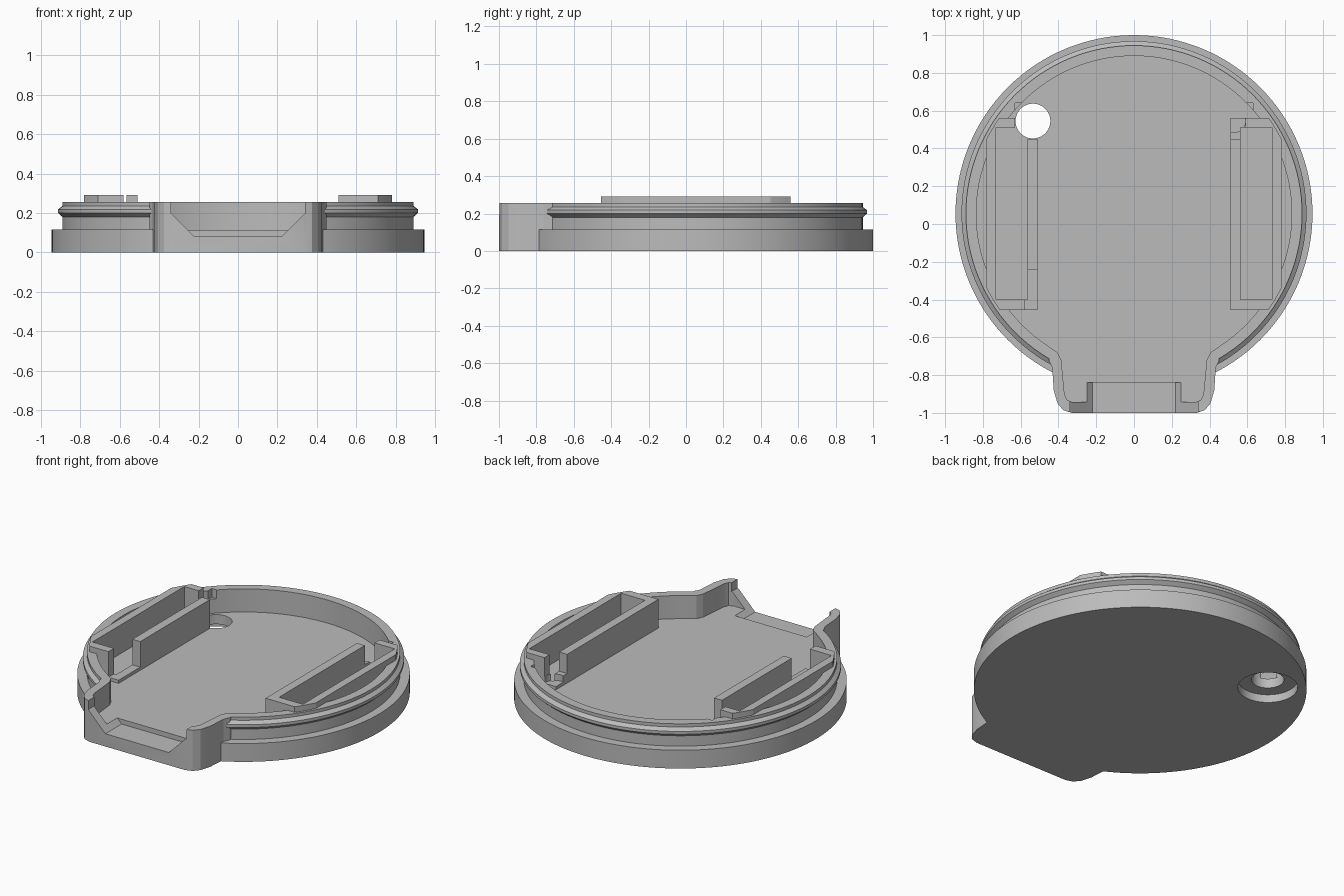
import bpy, bmesh, math

old = bpy.data.objects.get("Cube")
if old:
    bpy.data.objects.remove(old, do_unlink=True)

grey = bpy.data.materials.new("plain grey")
grey.use_nodes = True
GREY = (0.5, 0.5, 0.5, 1)
grey.diffuse_color = GREY
grey.node_tree.nodes["Principled BSDF"].inputs["Base Color"].default_value = GREY

CY = 0.055      # centre of the round body in y
FLOOR = 0.11
RIM = 0.255
TOP = 0.29


def finish(name, bm):
    bmesh.ops.recalc_face_normals(bm, faces=bm.faces)
    me = bpy.data.meshes.new(name)
    bm.to_mesh(me)
    bm.free()
    me.materials.append(grey)
    ob = bpy.data.objects.new(name, me)
    bpy.context.scene.collection.objects.link(ob)
    return ob


def prism(name, pts, a, b, axis="z"):
    """Extrude a 2D outline from a to b along z or y."""
    bm = bmesh.new()
    place = (lambda p, h: (p[0], p[1], h)) if axis == "z" else (lambda p, h: (p[0], h, p[1]))
    low = [bm.verts.new(place(p, a)) for p in pts]
    high = [bm.verts.new(place(p, b)) for p in pts]
    bm.faces.new(low)
    bm.faces.new(high)
    n = len(pts)
    for i in range(n):
        j = (i + 1) % n
        bm.faces.new((low[i], low[j], high[j], high[i]))
    return finish(name, bm)


def box(name, x0, x1, y0, y1, z0, z1):
    return prism(name, [(x0, y0), (x1, y0), (x1, y1), (x0, y1)], z0, z1)


def lathe(name, profile, cx=0.0, cy=CY, n=128):
    """Solid of revolution from (radius, z) points, capped at both ends."""
    bm = bmesh.new()
    rings = [[bm.verts.new((cx + r * math.cos(2 * math.pi * i / n),
                            cy + r * math.sin(2 * math.pi * i / n), z))
              for i in range(n)] for r, z in profile]
    bm.faces.new(rings[0])
    bm.faces.new(rings[-1])
    for a, b in zip(rings, rings[1:]):
        for i in range(n):
            j = (i + 1) % n
            bm.faces.new((a[i], a[j], b[j], b[i]))
    return finish(name, bm)


def combine(ob, tool, op):
    """Apply a boolean, then discard the tool."""
    tool.hide_render = True
    mod = ob.modifiers.new("cut", "BOOLEAN")
    mod.operation, mod.object, mod.solver = op, tool, "EXACT"
    bpy.context.view_layer.update()
    deps = bpy.context.evaluated_depsgraph_get()
    me = bpy.data.meshes.new_from_object(ob.evaluated_get(deps))
    ob.modifiers.clear()
    ob.data = me
    bpy.data.objects.remove(tool, do_unlink=True)


def mirrored(half):
    return half + [(-x, y) for x, y in reversed(half)]


# Round body with stepped base and snap ridge
body = lathe("round_case", [(0.945, 0), (0.945, 0.115), (0.89, 0.115), (0.89, 0.18),
                            (0.913, 0.2), (0.913, 0.218), (0.89, 0.235), (0.89, RIM)])

# Front neck
neck = mirrored([(0.45, -0.6), (0.45, -0.725), (0.433, -0.76), (0.425, -0.88),
                 (0.405, -0.95), (0.375, -0.985), (0.33, -1.0)])
combine(body, prism("neck", neck, 0, RIM), "UNION")

# Hollow interior, round part then neck part
combine(body, lathe("cavity", [(0.835, FLOOR), (0.835, 0.5)]), "DIFFERENCE")
inner = mirrored([(0.45, -0.5), (0.45, -0.65), (0.405, -0.68), (0.385, -0.72),
                  (0.368, -0.9), (0.355, -0.93), (0.33, -0.942)])
combine(body, prism("neck_cavity", inner, FLOOR, 0.5), "DIFFERENCE")

# Sloped opening in the neck front, recessed into the floor
opening = mirrored([(0.34, 0.5), (0.34, 0.2), (0.22, 0.08)])
combine(body, prism("opening", opening, -1.1, -0.84, "y"), "DIFFERENCE")

# Relief slots in the rim and pockets where the holders sit
for s in (-1, 1):
    x0, x1 = sorted((s * 0.53, s * 0.63))
    combine(body, box("slot", x0, x1, 0.5, 0.64, 0.2, 0.5), "DIFFERENCE")
    x0, x1 = sorted((s * 0.565, s * 0.73))
    combine(body, box("pocket", x0, x1, -0.4, 0.51, FLOOR, 0.5), "DIFFERENCE")

# Counterbored hole through the floor
HX, HY = -0.535, 0.545
combine(body, lathe("bore", [(0.17, -0.1), (0.17, 0.05)], HX, HY, 64), "DIFFERENCE")
combine(body, lathe("hole", [(0.092, -0.1), (0.092, 0.5)], HX, HY, 64), "DIFFERENCE")

# Side holders: open frames clipped to the round rim
holders = []
for side, s in (("right", -1), ("left", 1)):
    def span(a, b):
        return sorted((s * a, s * b))
    ob = box(side + "_holder", *span(0.51, 0.78), -0.455, 0.56, FLOOR - 0.01, TOP)
    combine(ob, box("pocket", *span(0.565, 0.73), -0.4, 0.51, 0, 0.5), "DIFFERENCE")
    combine(ob, lathe("clip", [(0.875, 0), (0.875, 0.5)]), "INTERSECT")
    if s < 0:
        # gap beside the front end wall and clearance for the hole
        combine(ob, box("gap", *span(0.4, 0.58), -0.6, -0.24, 0.13, 0.5), "DIFFERENCE")
        combine(ob, box("gap", *span(0.4, 0.63), 0.45, 0.7, 0.0, 0.5), "DIFFERENCE")
    else:
        # lowered back corner
        combine(ob, box("gap", *span(0.4, 0.59), 0.45, 0.7, 0.17, 0.5), "DIFFERENCE")
        combine(ob, lathe("gap", [(0.06, 0.13), (0.06, 0.5)], 0.53, 0.545, 32), "DIFFERENCE")
    holders.append(ob)

# Smooth the round walls, keep edges crisp
bpy.ops.object.select_all(action="DESELECT")
for ob in [body] + holders:
    ob.select_set(True)
bpy.context.view_layer.objects.active = body
bpy.ops.object.shade_smooth_by_angle(angle=math.radians(20))
